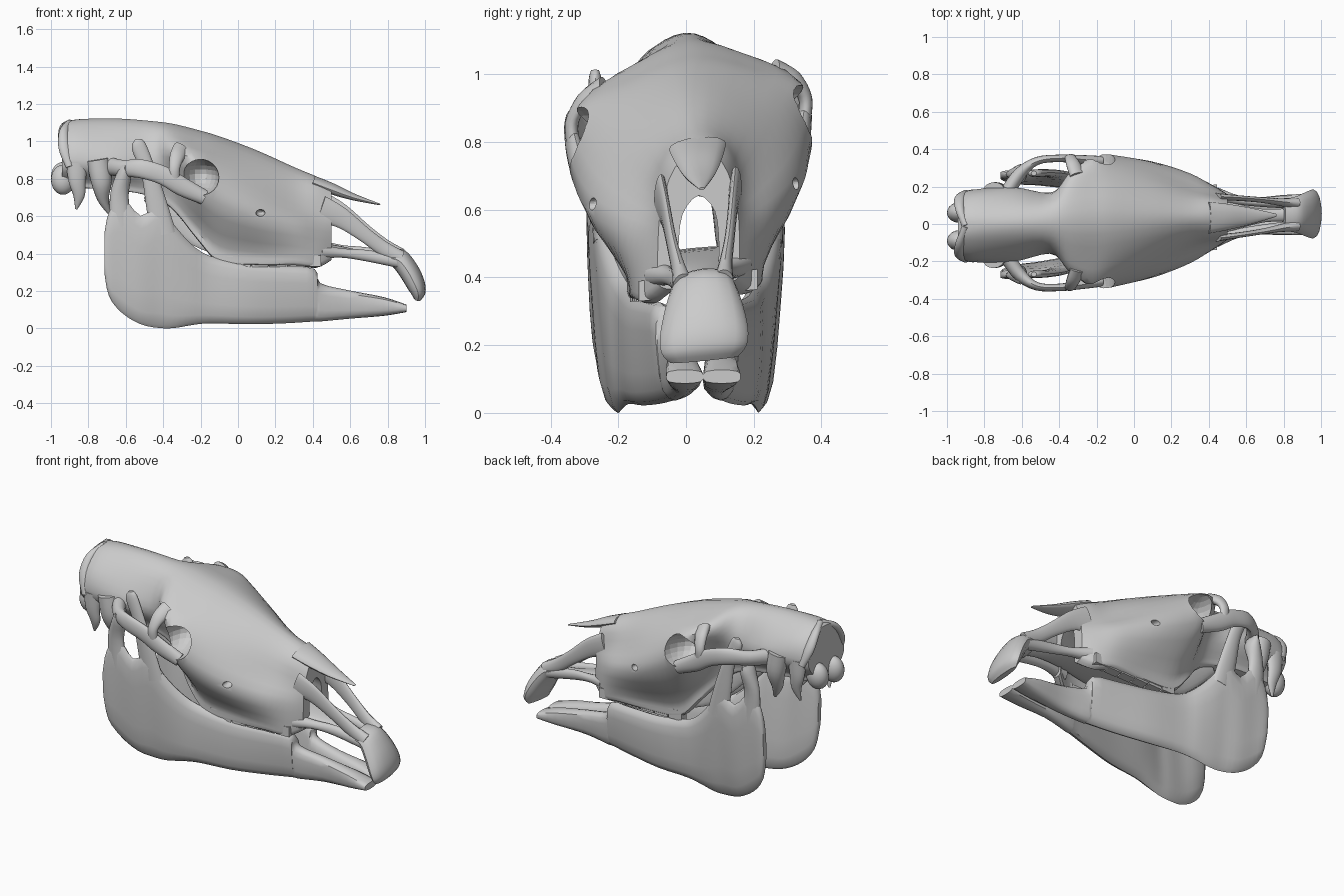
import bpy, bmesh, math
from mathutils import Vector as V


def spline(pts, n, closed=False):
    """Catmull-Rom interpolation through the points."""
    out, m = [], len(pts)
    at = (lambda i: pts[i % m]) if closed else (lambda i: pts[max(0, min(m - 1, i))])
    for i in range(m if closed else m - 1):
        a, b, c, d = at(i - 1), at(i), at(i + 1), at(i + 2)
        for k in range(n):
            t = k / n
            out.append(0.5 * (2 * b + (c - a) * t + (2 * a - 5 * b + 4 * c - d) * t * t
                              + (3 * b - a - 3 * c + d) * t ** 3))
    if not closed:
        out.append(pts[-1].copy())
    return out


def finish(name, bm, roll=0.1):
    """Apply the slight skew of the specimen and make the object."""
    for v in bm.verts:
        v.co.z += roll * v.co.y
        v.co.y += 0.02 + 0.035 * v.co.x
    bmesh.ops.recalc_face_normals(bm, faces=bm.faces)
    me = bpy.data.meshes.new(name)
    bm.to_mesh(me)
    bm.free()
    ob = bpy.data.objects.new(name, me)
    bpy.context.collection.objects.link(ob)
    return ob


def loft(name, rings, nl=3, nr=3, roll=0.1):
    rings = [spline(r, nr, True) for r in rings]
    cols = [spline([r[i] for r in rings], nl) for i in range(len(rings[0]))]
    bm = bmesh.new()
    grid = [[bm.verts.new(p) for p in c] for c in cols]
    n = len(grid)
    for i in range(n):
        a, b = grid[i], grid[(i + 1) % n]
        for j in range(len(a) - 1):
            bm.faces.new((a[j], b[j], b[j + 1], a[j + 1]))
    for j in (0, -1):
        bm.faces.new([c[j] for c in grid])
    return finish(name, bm, roll)


def tube(name, path, radii, s=1, roll=0.1):
    """Bone bar; radii are (across y, in the xz plane) at each path point."""
    pts = [V((x, y * s, z)) for x, y, z in path]
    rings = []
    for i, p in enumerate(pts):
        t = (pts[min(i + 1, len(pts) - 1)] - pts[max(i - 1, 0)]).normalized()
        side = (V((0, 1, 0)) - t * t.y).normalized()
        up = t.cross(side)
        a, b = radii[i]
        rings.append([p + side * a * math.cos(k * math.pi / 4) + up * b * math.sin(k * math.pi / 4)
                      for k in range(8)])
    return loft(name, rings, 4, 2, roll)


def ball(name, c, r, roll=0.1):
    bm = bmesh.new()
    bmesh.ops.create_uvsphere(bm, u_segments=20, v_segments=12, radius=1)
    for v in bm.verts:
        v.co = V([c[i] + v.co[i] * r[i] for i in range(3)])
    return finish(name, bm, roll)


# Cranium and face: x, top z, then (half width, z) of shoulder, brow, crest, lower edge, then inner roof z
STATIONS = [
    (-.94, 1.09, .06, 1.08, .14, 1.0, .17, .88, .10, .77, .78),
    (-.86, 1.115, .08, 1.09, .17, 1.0, .19, .88, .11, .76, .77),
    (-.65, 1.12, .09, 1.08, .17, .98, .20, .88, .12, .75, .76),
    (-.45, 1.105, .09, 1.07, .15, .97, .16, .86, .11, .71, .73),
    (-.34, 1.09, .17, 1.04, .27, .97, .20, .85, .13, .64, .70),
    (-.22, 1.06, .20, 1.0, .335, .93, .345, .78, .19, .50, .68),
    (-.10, 1.025, .18, .97, .31, .87, .345, .70, .20, .38, .68),
    (.10, .95, .14, .89, .25, .77, .31, .62, .20, .36, .68),
    (.30, .86, .10, .80, .17, .68, .24, .57, .20, .36, .66),
    (.42, .81, .09, .76, .13, .64, .17, .54, .17, .345, .64),
    (.50, .77, .07, .73, .11, .62, .12, .52, .12, .38, .64)]
rings = []
for x, zt, ws, zs, wm, zm, wc, zc, wb, zb, zr in STATIONS:
    wi = wb - .06
    half = [(ws, zs), (wm, zm), (wc, zc), (wb, zb + .25 * (zc - zb)), (wb - .01, zb),
            (wi, zb), (wi, zb + .4 * (zr - zb)), (wi * .8, zb + .8 * (zr - zb))]
    ring = [(0, zt)] + half + [(0, zr)] + [(-w, z) for w, z in reversed(half)]
    rings.append([V((x, w, z)) for w, z in ring])
skull = loft("skull", rings, 4, 3)

# Eye sockets and small nerve openings
for s in (1, -1):
    for nm, c, r in (("socket", (-.2, .35 * s, .84), (.10, .19, .095)),
                     ("nerve_opening", (.12, .30 * s, .645), (.025, .05, .018))):
        cutter = ball(nm + "_cutter", c, r)
        cutter.hide_render = True
        cutter.hide_set(True)
        mod = skull.modifiers.new(nm, 'BOOLEAN')
        mod.operation = 'DIFFERENCE'
        mod.solver = 'EXACT'
        mod.object = cutter

# Nasal spike
tube("nasal_bone", [(.40, 0, .785), (.50, 0, .745), (.62, 0, .70), (.76, 0, .66)],
     [(.085, .03), (.07, .03), (.045, .018), (.008, .004)])

# Palate floor
tube("palate", [(-.08, 0, .47), (.2, 0, .46), (.5, 0, .43), (.7, 0, .39), (.88, 0, .36)],
     [(.15, .015), (.15, .015), (.08, .015), (.035, .015), (.04, .03)])

# Muzzle tip with upper front teeth: x, z, half width, half depth
tube("muzzle_tip", [(.80, 0, .385), (.86, 0, .37), (.91, 0, .31), (.95, 0, .235), (.965, 0, .185), (.96, 0, .155)],
     [(.085, .04), (.095, .055), (.115, .055), (.13, .05), (.125, .038), (.10, .02)])

# Lower jaw: x, bottom z, top z, y at bottom, y at top, half thickness
JAW = [
    (-.715, .30, .50, .26, .27, .015), (-.69, .17, .62, .25, .27, .025),
    (-.62, .08, .70, .235, .27, .03), (-.52, .02, .60, .225, .27, .03),
    (-.42, .0, .66, .21, .265, .03), (-.34, .0, .55, .205, .25, .03),
    (-.25, .015, .45, .195, .22, .035), (-.15, .025, .385, .18, .19, .035),
    (.05, .02, .345, .15, .165, .04), (.25, .025, .33, .105, .13, .04),
    (.41, .035, .315, .07, .10, .04), (.44, .035, .24, .065, .08, .04),
    (.60, .05, .20, .045, .06, .04), (.78, .065, .165, .05, .06, .05),
    (.90, .085, .125, .055, .055, .055)]

for s, side in ((1, "left"), (-1, "right")):
    rings = []
    for x, zb, zt, yb, yt, th in JAW:
        sec = [(0, 0), (.85, .12), (1, .5), (.85, .88), (0, 1), (-.85, .88), (-1, .5), (-.85, .12)]
        rings.append([V((x, s * (yb + (yt - yb) * v + u * th), zb + (zt - zb) * v)) for u, v in sec])
    loft("lower_jaw_" + side, rings, 3, 2, 0)
    tube("jaw_hinge_" + side, [(-.62, .265, .52), (-.635, .27, .70), (-.61, .27, .82), (-.605, .27, .87)],
         [(.025, .06), (.028, .05), (.05, .04), (.05, .015)], s, 0)
    tube("jaw_upper_prong_" + side, [(-.40, .255, .5), (-.44, .265, .68), (-.48, .27, .84), (-.53, .27, .97), (-.535, .27, 1.01)],
         [(.025, .07), (.022, .055), (.02, .04), (.02, .04), (.012, .015)], s, 0)

    # Cheek arch and bar behind the eye
    tube("cheek_arch_" + side, [(-.68, .17, .88), (-.61, .27, .88), (-.52, .335, .885), (-.40, .345, .85), (-.30, .335, .79), (-.18, .32, .73)],
         [(.04, .05), (.035, .045), (.022, .05), (.02, .05), (.025, .05), (.03, .04)], s)
    tube("eye_bar_" + side, [(-.30, .25, .98), (-.325, .31, .95), (-.34, .345, .89), (-.34, .34, .82)],
         [(.03, .05), (.025, .04), (.02, .03), (.02, .03)], s)

    # Muzzle bars either side of the nose opening
    tube("muzzle_upper_bar_" + side, [(.44, .11, .64), (.55, .10, .60), (.68, .085, .505), (.78, .07, .43), (.87, .06, .38)],
         [(.02, .08), (.015, .055), (.015, .04), (.02, .04), (.03, .04)], s)
    tube("muzzle_lower_bar_" + side, [(.44, .12, .42), (.55, .09, .41), (.68, .07, .395), (.87, .06, .36)],
         [(.04, .04), (.025, .025), (.022, .03), (.03, .035)], s)

    # Back of the skull: neck joint knob, downward spike, ear region
    ball("neck_joint_" + side, (-.935, .075 * s, .80), (.065, .055, .08))
    tube("rear_spike_" + side, [(-.86, .16, .90), (-.86, .165, .80), (-.85, .155, .72), (-.865, .14, .65)],
         [(.035, .06), (.025, .045), (.018, .03), (.005, .006)], s)
    tube("ear_region_" + side, [(-.75, .18, .92), (-.73, .18, .80), (-.72, .15, .70), (-.69, .13, .63)],
         [(.05, .06), (.045, .055), (.03, .03), (.008, .01)], s)
    tube("nape_ridge_" + side, [(-.90, .0, 1.095), (-.93, .09, 1.06), (-.93, .15, .98), (-.90, .18, .88)],
         [(.02, .02), (.02, .025), (.02, .03), (.015, .02)], s)

    # Thin plates behind the palate
    tube("throat_plate_" + side, [(-.06, .12, .46), (-.2, .09, .52), (-.34, .08, .62), (-.48, .07, .72)],
         [(.015, .07), (.012, .08), (.012, .07), (.015, .04)], s)

    # Upper cheek teeth
    bm = bmesh.new()
    for i in range(6):
        g = bmesh.ops.create_cube(bm, size=1)["verts"]
        for v in g:
            v.co = V((-.07 + i * .094 + v.co.x * .086, s * (.165 - .003 * i) + v.co.y * .05, .375 + v.co.z * .06))
    finish("upper_teeth_" + side, bm)

# Smooth shading with sharp edges kept
for ob in bpy.context.scene.objects:
    ob.select_set(not ob.hide_render)
bpy.context.view_layer.objects.active = skull
bpy.ops.object.shade_smooth_by_angle(angle=math.radians(40))

# Settle on the ground plane
low = min(v.co.z for ob in bpy.context.scene.objects if not ob.hide_render for v in ob.data.vertices)
for ob in bpy.context.scene.objects:
    ob.location.z -= low
